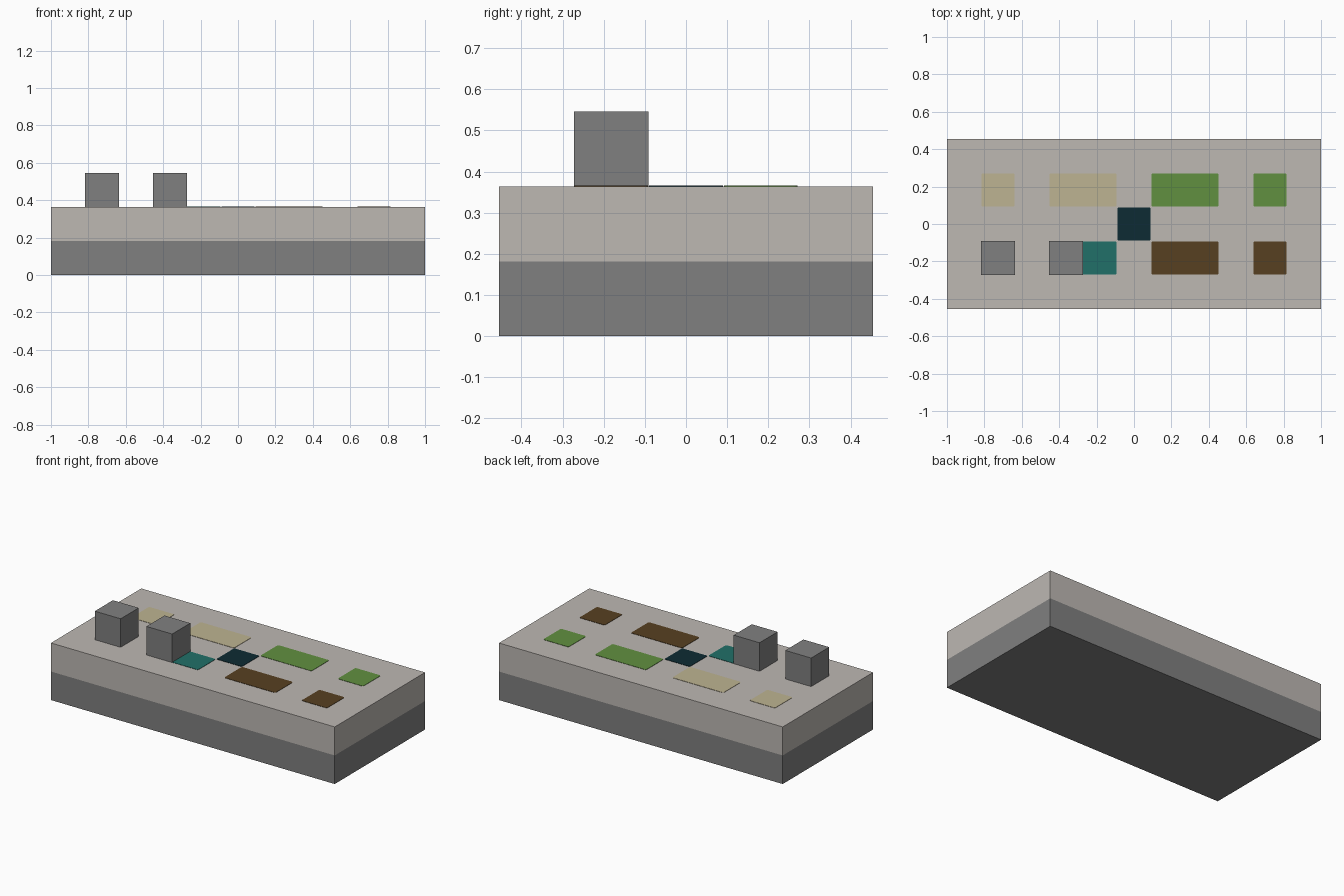
import bpy
import bmesh
from mathutils import Matrix

U = 2 / 11           # one grid cell
TOP = 2 * U          # height of the slab

cube = bpy.data.objects.get("Cube")
if cube:
    bpy.data.objects.remove(cube)


def material(name, rgb):
    mat = bpy.data.materials.new(name)
    mat.use_nodes = True
    mat.diffuse_color = (*rgb, 1)
    mat.node_tree.nodes["Principled BSDF"].inputs["Base Color"].default_value = (*rgb, 1)
    return mat


stone = material("warm grey stone", (0.51, 0.48, 0.45))
grey = material("mid grey", (0.216, 0.216, 0.216))
green = material("leaf green", (0.12, 0.28, 0.051))
brown = material("dark brown", (0.095, 0.051, 0.015))
teal = material("teal", (0.015, 0.162, 0.138))
navy = material("deep navy", (0.004, 0.024, 0.033))
sand = material("sand", (0.515, 0.456, 0.287))


def box_mesh(centre, size):
    bm = bmesh.new()
    bmesh.ops.create_cube(bm, size=1, matrix=Matrix.LocRotScale(centre, None, size))
    return bm


def finish(name, bm, *mats):
    mesh = bpy.data.meshes.new(name)
    bm.to_mesh(mesh)
    bm.free()
    for mat in mats:
        mesh.materials.append(mat)
    obj = bpy.data.objects.new(name, mesh)
    bpy.context.collection.objects.link(obj)
    return obj


def plate(name, x, y, cells, mat):
    """Thin painted tile with softened corners, centred on a grid position."""
    gap, thick = 0.003, 0.002
    bm = box_mesh((x * U, y * U, TOP + thick / 2), (cells * U - gap, U - gap, thick))
    upright = [e for e in bm.edges if abs(e.verts[0].co.z - e.verts[1].co.z) > thick / 2]
    bmesh.ops.bevel(bm, geom=upright, offset=0.01, segments=3, profile=0.5, affect='EDGES')
    finish(name, bm, mat)


# Slab: grey lower half, stone upper half
bm = box_mesh((0, 0, U), (11 * U, 5 * U, TOP))
bmesh.ops.bisect_plane(bm, geom=bm.verts[:] + bm.edges[:] + bm.faces[:],
                       plane_co=(0, 0, U), plane_no=(0, 0, 1))
for face in bm.faces:
    face.material_index = 0 if face.calc_center_median().z > U else 1
finish("slab", bm, stone, grey)

# Painted tiles: a long and a short one in each quarter, one in the middle
for name, sx, sy, mat in (("back_right", -1, 1, sand), ("back_left", 1, 1, green),
                          ("front_right", -1, -1, teal), ("front_left", 1, -1, brown)):
    plate(name + "_long_tile", 1.5 * sx, sy, 2, mat)
    plate(name + "_short_tile", 4 * sx, sy, 1, mat)
plate("centre_tile", 0, 0, 1, navy)

# Two blocks standing on the front right tiles
for name, x in (("outer_block", -4), ("inner_block", -2)):
    finish(name, box_mesh((x * U, -U, TOP + U / 2), (U, U, U)), grey)
